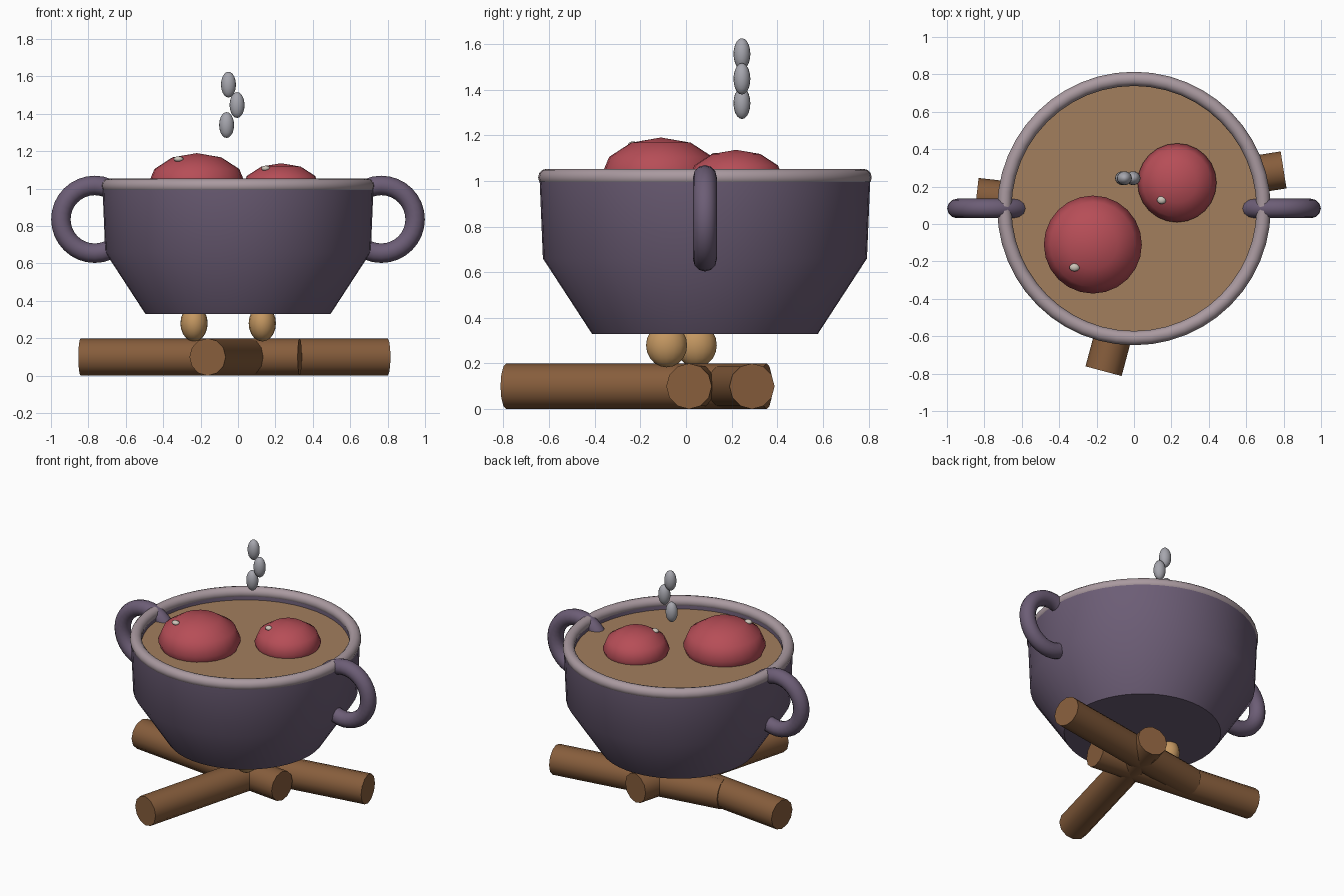
import bpy, bmesh, math

if "Cube" in bpy.data.objects:
    bpy.data.objects.remove(bpy.data.objects["Cube"])

CY = 0.083  # y of the pot axis


def material(name, rgb):
    m = bpy.data.materials.new(name)
    m.diffuse_color = (*rgb, 1)
    m.use_nodes = True
    m.node_tree.nodes["Principled BSDF"].inputs["Base Color"].default_value = m.diffuse_color
    return m


POT = material("pot_purple", (0.15, 0.11, 0.18))
RIM = material("rim_grey", (0.40, 0.32, 0.35))
SOUP = material("soup_brown", (0.36, 0.21, 0.11))
RED = material("lump_red", (0.47, 0.075, 0.095))
WOOD = material("wood", (0.24, 0.11, 0.045))
FLAME = material("flame_tan", (0.55, 0.31, 0.12))
STEAM = material("steam_grey", (0.38, 0.38, 0.42))
SHINE = material("shine", (0.60, 0.55, 0.48))


def finish(name, mat, angle=40):
    o = bpy.context.object
    o.name = name
    o.data.materials.append(mat)
    bpy.ops.object.shade_smooth_by_angle(angle=math.radians(angle))
    return o


def ball(name, loc, size, mat, seg=16, rings=10):
    bpy.ops.mesh.primitive_uv_sphere_add(segments=seg, ring_count=rings, radius=1, location=loc)
    bpy.context.object.scale = size
    bpy.ops.object.transform_apply(location=False, rotation=False, scale=True)
    return finish(name, mat, 60)


def torus(name, loc, rot, major, minor, mat, seg):
    bpy.ops.mesh.primitive_torus_add(location=loc, rotation=rot, major_radius=major,
                                     minor_radius=minor, major_segments=seg, minor_segments=12)
    return finish(name, mat, 60)


def lathe(name, profile, mat, steps=48):
    bm = bmesh.new()
    vs = [bm.verts.new((r, 0, z)) for r, z in profile]
    es = [bm.edges.new(p) for p in zip(vs, vs[1:])]
    bmesh.ops.spin(bm, geom=vs + es, cent=(0, 0, 0), axis=(0, 0, 1),
                   angle=math.tau, steps=steps, use_merge=True)
    bmesh.ops.remove_doubles(bm, verts=bm.verts, dist=1e-4)
    bmesh.ops.recalc_face_normals(bm, faces=bm.faces)
    me = bpy.data.meshes.new(name)
    bm.to_mesh(me)
    bm.free()
    o = bpy.data.objects.new(name, me)
    bpy.context.collection.objects.link(o)
    o.location.y = CY
    bpy.ops.object.select_all(action='DESELECT')
    o.select_set(True)
    bpy.context.view_layer.objects.active = o
    return finish(name, mat)


# Pot with a thick wall, rim and soup surface
lathe("pot", [(0, 0.33), (0.495, 0.33), (0.71, 0.66), (0.725, 1.02), (0.66, 1.02),
              (0.65, 0.68), (0.45, 0.38), (0, 0.38)], POT)
torus("rim", (0, CY, 1.015), (0, 0, 0), 0.693, 0.038, RIM, 48)
bpy.ops.mesh.primitive_cylinder_add(vertices=48, radius=0.66, depth=0.03, location=(0, CY, 0.96))
finish("soup", SOUP)

# Ring handles
for side, sx in (("left", -1), ("right", 1)):
    torus(side + "_handle", (sx * 0.766, CY, 0.836), (math.pi / 2, 0, 0), 0.181, 0.052, POT, 32)

# Floating lumps with shine spots
ball("large_lump", (-0.22, -0.11, 1.02), (0.262, 0.262, 0.17), RED, 24, 6)
ball("small_lump", (0.23, 0.22, 1.0), (0.211, 0.211, 0.136), RED, 24, 6)
ball("large_shine", (-0.318, -0.232, 1.158), (0.028, 0.022, 0.015), SHINE, 10, 6)
ball("small_shine", (0.148, 0.128, 1.108), (0.025, 0.022, 0.015), SHINE, 10, 6)

# Crossed logs: middle x, y and heading in degrees
for i, (x, y, a) in enumerate([(0.217, 0.197, 9), (-0.256, 0.08, -6.5), (-0.01, -0.217, 75)]):
    bpy.ops.mesh.primitive_cylinder_add(vertices=12, radius=0.1, depth=1.18, location=(x, y, 0.1),
                                        rotation=(0, math.pi / 2, math.radians(a)))
    finish(f"log_{i + 1}", WOOD)

# Flames under the pot
for i, (x, y) in enumerate([(0.13, -0.085), (-0.235, 0.045)]):
    ball(f"flame_{i + 1}", (x, y, 0.28), (0.073, 0.09, 0.097), FLAME)

# Steam puffs
for i, (x, z) in enumerate([(-0.061, 1.34), (-0.005, 1.447), (-0.051, 1.556)]):
    ball(f"steam_{i + 1}", (x, 0.245, z), (0.04, 0.037, 0.069), STEAM)
